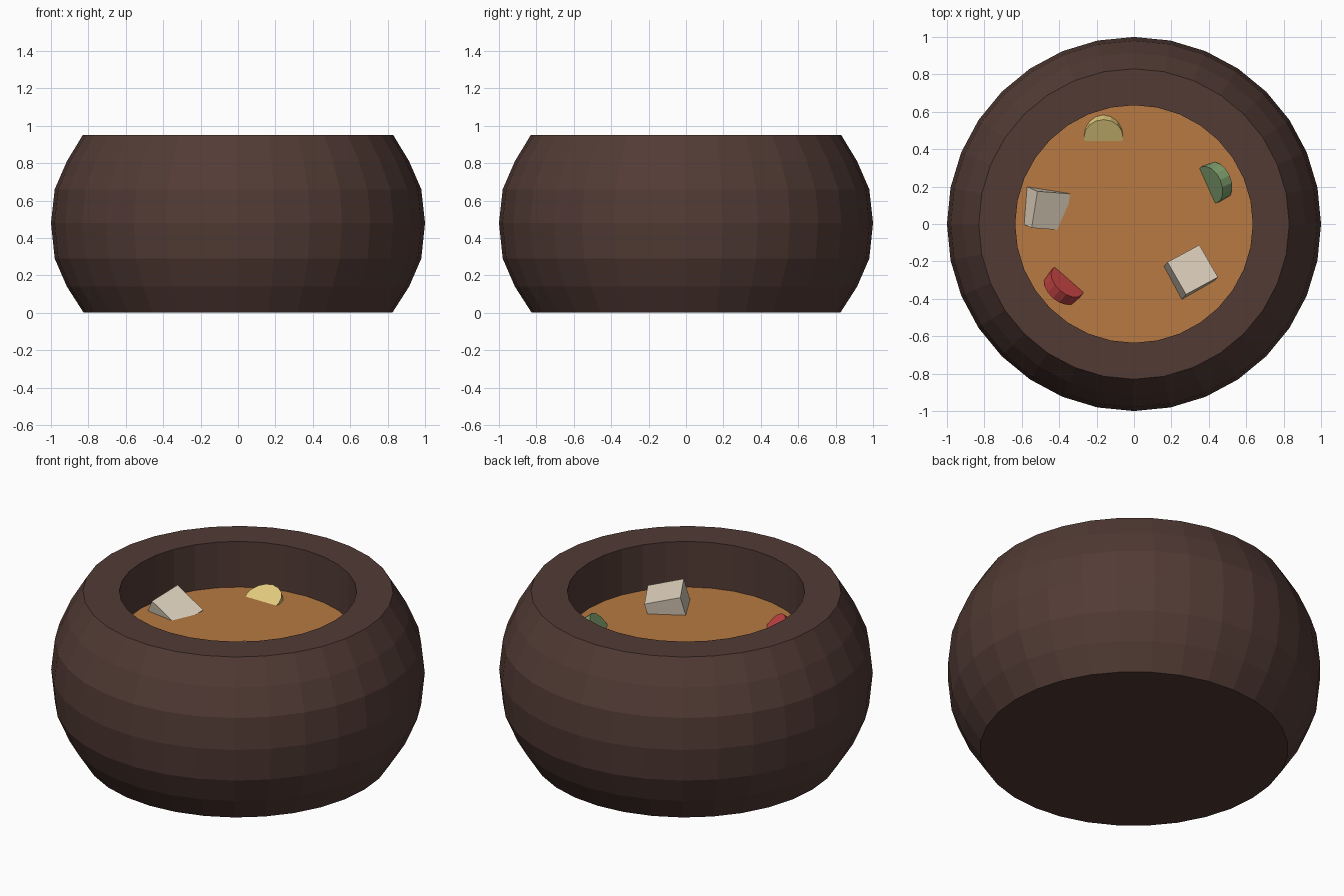
import bpy, bmesh
from math import sin, cos, pi, radians
from mathutils import Vector, Matrix

if "Cube" in bpy.data.objects:
    bpy.data.objects.remove(bpy.data.objects["Cube"])

SIDES = 32
SOUP_Z = 0.68


def material(name, hex_code):
    def lin(c):
        return c / 12.92 if c <= 0.04045 else ((c + 0.055) / 1.055) ** 2.4
    rgb = [lin(int(hex_code[i:i + 2], 16) / 255) for i in (0, 2, 4)]
    m = bpy.data.materials.new(name)
    m.diffuse_color = (*rgb, 1)
    m.use_nodes = True
    m.node_tree.nodes["Principled BSDF"].inputs["Base Color"].default_value = m.diffuse_color
    return m


def make_object(name, bm, mat, matrix=None):
    bmesh.ops.recalc_face_normals(bm, faces=bm.faces)
    mesh = bpy.data.meshes.new(name)
    bm.to_mesh(mesh)
    bm.free()
    mesh.materials.append(mat)
    ob = bpy.data.objects.new(name, mesh)
    if matrix:
        ob.matrix_world = matrix
    bpy.context.collection.objects.link(ob)
    return ob


def frame(center, x_axis, z_axis):
    z = Vector(z_axis).normalized()
    x = Vector(x_axis)
    x = (x - z * x.dot(z)).normalized()
    rot = Matrix((x, z.cross(x), z)).transposed()
    return Matrix.Translation(center) @ rot.to_4x4()


def tofu_cube(name, center, x_axis, z_axis, size=0.2):
    bm = bmesh.new()
    bmesh.ops.create_cube(bm, size=size)
    make_object(name, bm, tofu_mat, frame(center, x_axis, z_axis))


def slice_disc(name, mid, direction, tilt, mat, r=0.105, reach=0.125, thick=0.07):
    # round slice rising out of the soup from waterline midpoint `mid`
    u = Vector((*direction, 0)).normalized()
    up = Vector((0, 0, 1))
    a = radians(tilt)
    slope = u * cos(a) + up * sin(a)
    normal = up * cos(a) - u * sin(a)
    center = Vector((*mid, SOUP_Z)) + slope * (reach - r) - normal * thick / 2
    bm = bmesh.new()
    bmesh.ops.create_cone(bm, cap_ends=True, segments=16, radius1=r, radius2=r, depth=thick)
    make_object(name, bm, mat, frame(center, slope, normal))


bowl_mat = material("bowl_brown", "523B35")
soup_mat = material("broth", "B87A43")
tofu_mat = material("tofu", "DDD0BC")

# bowl: faceted bulging wall, flat rim, straight inner wall
profile = [(0.825, 0.0), (0.915, 0.14), (0.98, 0.29), (1.0, 0.48), (0.98, 0.66),
           (0.915, 0.81), (0.83, 0.95), (0.635, 0.95), (0.635, SOUP_Z)]
bm = bmesh.new()
rings = [[bm.verts.new((r * cos(2 * pi * i / SIDES), r * sin(2 * pi * i / SIDES), z))
          for i in range(SIDES)] for r, z in profile]
for lo, hi in zip(rings, rings[1:]):
    for i in range(SIDES):
        j = (i + 1) % SIDES
        bm.faces.new((lo[i], lo[j], hi[j], hi[i]))
bm.faces.new(rings[0][::-1])
make_object("bowl", bm, bowl_mat)

# soup surface
bm = bmesh.new()
bm.faces.new([bm.verts.new((0.635 * cos(2 * pi * i / SIDES), 0.635 * sin(2 * pi * i / SIDES), SOUP_Z))
              for i in range(SIDES)])
make_object("soup", bm, soup_mat)

# tofu cubes, half sunk and tilted
n = Vector((0.17, 0.2, 0.965)).normalized()
tofu_cube("tofu_right", Vector((0.314, -0.244, 0.773)) - n * 0.1, (0.495, -0.866, 0.09), n)
n = Vector((0.458, -0.202, 0.861)).normalized()
e1 = Vector((-0.156, -0.976, -0.146))
e2 = Vector((0.863, -0.122, -0.488))
tofu_cube("tofu_left", Vector((-0.515, 0.18, 0.785)) + (e1 + e2 - n) * 0.1, e1, n)

# vegetable slices
slice_disc("yellow_slice", (-0.163, 0.445), (0, 1), 25, material("yellow", "E3CC7E"))
slice_disc("green_slice", (0.392, 0.205), (0.91, 0.41), 53, material("green", "7F9F6E"))
slice_disc("red_slice", (-0.347, -0.298), (-0.66, -0.75), 53, material("red", "C24343"))
